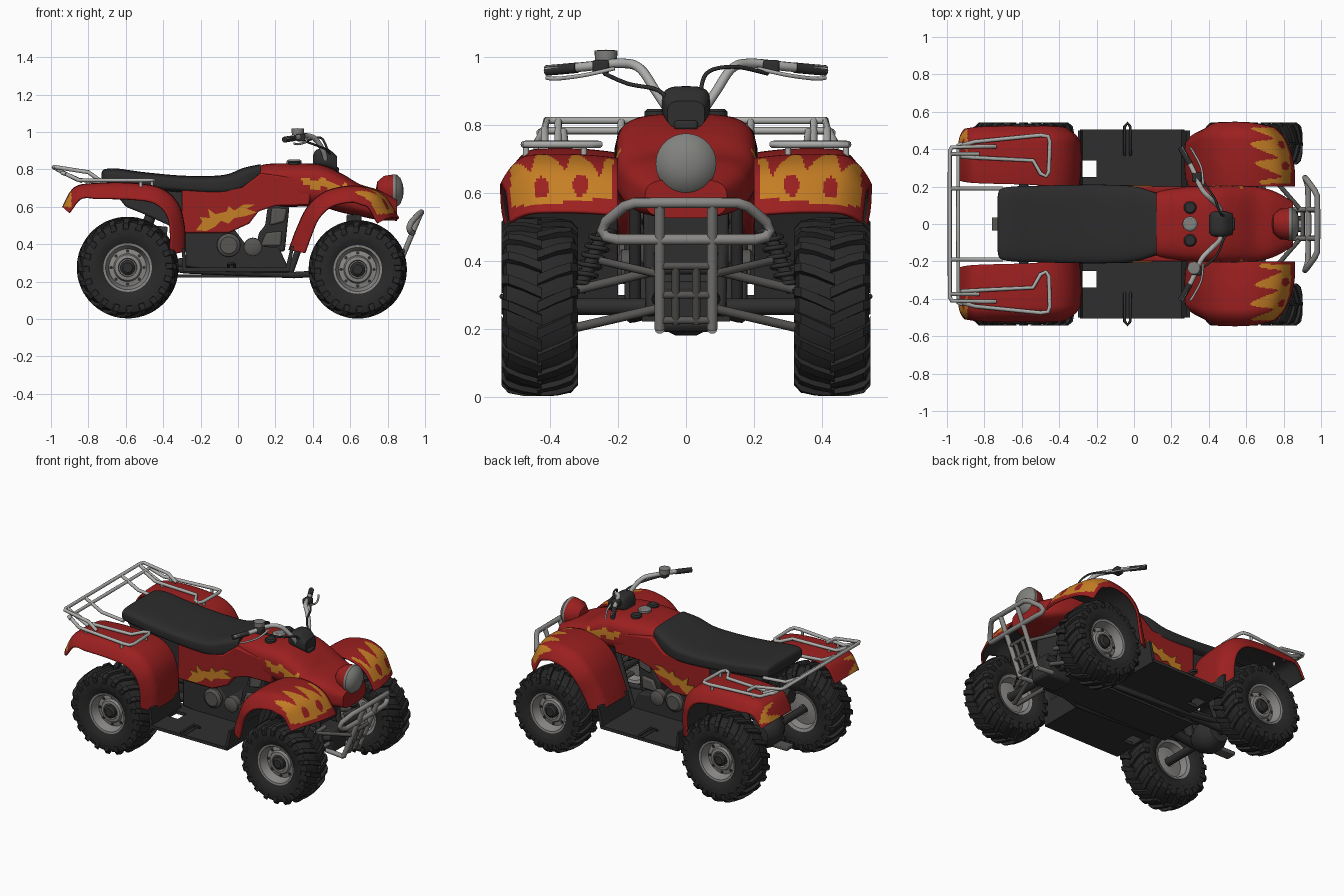
import bpy, bmesh, math
from mathutils import Vector

if "Cube" in bpy.data.objects:
    bpy.data.objects.remove(bpy.data.objects["Cube"])

def mat(name, r, g, b):
    m = bpy.data.materials.new(name)
    m.diffuse_color = (r, g, b, 1)
    m.use_nodes = True
    m.node_tree.nodes["Principled BSDF"].inputs["Base Color"].default_value = m.diffuse_color
    return m

RED = mat("red_paint", .33, .014, .014)
ORANGE = mat("orange_flame", .56, .21, .018)
RUBBER = mat("tire_rubber", .022, .022, .022)
SEAT = mat("seat_black", .025, .025, .025)
PLASTIC = mat("dark_plastic", .028, .028, .028)
CHROME = mat("chrome_tube", .42, .42, .41)
RIM = mat("rim_grey", .25, .245, .235)
METAL = mat("dull_metal", .095, .092, .086)
LENS = mat("lens_grey", .22, .22, .21)

def finish(name, src, mats, mirror=False, bevel=0, solid=0, angle=35):
    if isinstance(src, bmesh.types.BMesh):
        me = bpy.data.meshes.new(name)
        src.to_mesh(me)
        src.free()
    else:
        me = src
    ob = bpy.data.objects.new(name, me)
    bpy.context.collection.objects.link(ob)
    for m in (mats if isinstance(mats, list) else [mats]):
        me.materials.append(m)
    bpy.ops.object.select_all(action='DESELECT')
    ob.select_set(True)
    bpy.context.view_layer.objects.active = ob
    bpy.ops.object.shade_smooth_by_angle(angle=math.radians(angle))
    if bevel:
        b = ob.modifiers.new("bevel", 'BEVEL')
        b.width, b.segments = bevel, 2
    if solid:
        s = ob.modifiers.new("solid", 'SOLIDIFY')
        s.thickness, s.offset, s.material_offset = solid, -1, 2
    if mirror:
        ob.modifiers.new("mirror", 'MIRROR').use_axis = (False, True, False)

def spline(pts, n):
    """Smooth curve through points of any dimension."""
    out = []
    for i in range(len(pts) - 1):
        a, b, c, d = (Vector(pts[max(0, min(len(pts) - 1, i + k))]) for k in (-1, 0, 1, 2))
        for j in range(n):
            t = j / n
            out.append(.5 * (2 * b + (c - a) * t + (2 * a - 5 * b + 4 * c - d) * t * t + (3 * b - a - 3 * c + d) * t ** 3))
    return out + [Vector(pts[-1])]

def grid(rows, close=False, caps=False, bm=None):
    bm = bm or bmesh.new()
    vs = [[bm.verts.new(p) for p in r] for r in rows]
    n = len(rows[0])
    for a, b in zip(vs, vs[1:]):
        for i in range(n if close else n - 1):
            j = (i + 1) % n
            bm.faces.new((a[i], a[j], b[j], b[i]))
    if caps:
        bm.faces.new(vs[0])
        bm.faces.new(vs[-1])
    return bm

def clean(bm):
    bmesh.ops.remove_doubles(bm, verts=bm.verts, dist=1e-5)
    bmesh.ops.recalc_face_normals(bm, faces=bm.faces)
    return bm

def lathe(profile, centre, axis='Y', segs=40):
    def p(r, h, a):
        u, v = r * math.cos(a), r * math.sin(a)
        return Vector(centre) + Vector({'X': (h, u, v), 'Y': (u, h, v), 'Z': (u, v, h)}[axis])
    return clean(grid([[p(r, h, k * math.tau / segs) for k in range(segs)] for r, h in profile], True))

def prism(name, pts, y0, y1, m, mirror=False, bevel=0):
    bm = grid([[(x, y, z) for x, z in pts] for y in (y0, y1)], True, True)
    finish(name, clean(bm), m, mirror, bevel)

def box(name, x, y, z, m, mirror=False, bevel=0):
    prism(name, [(x[0], z[0]), (x[1], z[0]), (x[1], z[1]), (x[0], z[1])], y[0], y[1], m, mirror, bevel)

def tubes(name, paths, r, m, mirror=False, smooth=0):
    cu = bpy.data.curves.new(name, 'CURVE')
    cu.dimensions, cu.bevel_depth, cu.bevel_resolution, cu.use_fill_caps = '3D', r, 3, True
    for p in paths:
        p = spline(p, smooth) if smooth else p
        s = cu.splines.new('POLY')
        s.points.add(len(p) - 1)
        for q, v in zip(s.points, p):
            q.co = (*v, 1)
    ob = bpy.data.objects.new("temp", cu)
    bpy.context.collection.objects.link(ob)
    me = bpy.data.meshes.new_from_object(ob.evaluated_get(bpy.context.evaluated_depsgraph_get()))
    bpy.data.objects.remove(ob)
    finish(name, me, m, mirror, angle=50)

# wheels: lathed tire with chevron lugs, rim, hub
def wheel(name, x, z, R):
    c = Vector((x, .43, z))
    half = [(R * .47, .085), (R * .6, .104), (R * .78, .108), (R * .89, .098), (R * .93, .06), (R * .945, 0)]
    bm = lathe([(r, -h) for r, h in half] + [(r, h) for r, h in half[-2::-1]], c, segs=48)
    for side in (-1, 1):
        for k in range(20):
            a0 = (k + (.5 if side > 0 else 0)) * math.tau / 20
            rows = []
            for h, r, s in ((-.006, 1, 0), (.05, .995, .1), (.092, .965, .17), (.112, .88, .2), (.11, .76, .21)):
                ring = [(a0 + s - .075, r * R - .035), (a0 + s + .075, r * R - .035),
                        (a0 + s + .055, r * R), (a0 + s - .055, r * R)]
                rows.append([c + Vector((q * math.cos(a), side * h, q * math.sin(a))) for a, q in ring])
            grid(rows, True, True, bm)
    finish(name + "_tire", clean(bm), RUBBER, True)
    rim = [(.03, -.05), (.1, -.04), (.112, -.085), (.13, -.092), (.13, 0), (.13, .092), (.118, .09), (.108, .06),
           (.1, .035), (.075, .04), (.068, .055), (.05, .058), (.046, .04), (0, .04)]
    finish(name + "_rim", lathe(rim, c), RIM, True)
    finish(name + "_hub", lathe([(.04, .03), (.04, .065), (.026, .075), (0, .075)], c, segs=20), PLASTIC, True)
    tubes(name + "_rim_slots", [[c + Vector((.088 * math.cos(a), h, .088 * math.sin(a))) for h in (.03, .042)]
                                for a in (math.tau * k / 8 for k in range(8))], .009, PLASTIC, True)

wheel("rear", -.59, .275, .272)
wheel("front", .64, .265, .263)

# fenders: arched sheet with rolled outer lip, flames by rule, dark underside
def fender(name, path, centre, rake, flame):
    rows, pts = [], spline(path, 12)
    for i, (x, z, yi, yo) in enumerate(pts):
        row, lip = [], .075 - .18 * max(0, i / len(pts) - .75)
        for k in range(57):
            t = k / 56
            d = lip * max(0, (t - .72) / .28) ** 2.4 + .012 * (2 * t - 1) ** 2
            v = Vector((centre[0] - x, centre[1] - z)).normalized() * d
            row.append((x + v.x - rake * t * t * max(0, x - .6), yi + (yo - yi) * t, z + v.y))
        rows.append(row)
    bm = clean(grid(rows))
    bm.normal_update()
    if sum(f.normal.z for f in bm.faces) < 0:
        bmesh.ops.reverse_faces(bm, faces=bm.faces)
    for f in bm.faces:
        f.material_index = int(flame(*f.calc_center_median()))
    finish(name, bm, [RED, ORANGE, PLASTIC, PLASTIC], True, solid=.012)

def front_flame(x, y, z):
    hole = any(((y - a) / .022) ** 2 + ((z - b) / .032) ** 2 < 1 for a, b in ((.31, .622), (.425, .615)))
    tongue = abs(math.sin(y * 32 + .5 + x * 5)) ** 1.6
    return x > .805 - .13 * tongue - .24 * (y - .2) and z > .585 - .09 * (y - .22) and .215 < y < .515 and not hole

fender("front_fender", [(.27, .37, .2, .5), (.31, .48, .2, .515), (.37, .6, .2, .54), (.46, .68, .2, .546),
                        (.58, .712, .2, .546), (.69, .705, .2, .54), (.79, .66, .2, .53), (.868, .545, .2, .52)],
       (.62, .3), .32, front_flame)
fender("rear_fender", [(-.28, .36, .2, .5), (-.285, .5, .2, .51), (-.32, .62, .2, .52), (-.41, .70, .2, .525),
                       (-.56, .728, .21, .525), (-.75, .728, .215, .525), (-.875, .705, .22, .52), (-.94, .6, .23, .51)],
       (-.6, .3), 0, lambda x, y, z: x < -.89 and y > .41 + .05 * math.sin(z * 70) and z > .6)

# lofted body and seat from (x, half width, bottom, top) stations
def loft(name, stations, m, power, rule=None, n=12):
    sgn = lambda v: math.copysign(abs(v) ** power, v)
    rows = []
    for x, w, b, t in spline(stations, n):
        rows.append([(x, w * sgn(math.cos(a)), (b + t) / 2 + (t - b) / 2 * sgn(math.sin(a)))
                     for a in (math.tau * k / 80 for k in range(80))])
    bm = clean(grid(rows, True, True))
    for f in bm.faces:
        f.material_index = int(bool(rule and rule(*f.calc_center_median())))
    finish(name, bm, m, angle=40)

def body_flame(x, y, z):
    w = .006 + .03 * abs(math.sin(x * 30 + z * 30)) * min(1, (x - .33) / .08)
    return abs(y) > .13 and .34 < x < .58 and abs(z - .715 + .2 * (x - .46)) < w

loft("front_body", [(.08, .165, .62, .80), (.15, .185, .6, .828), (.3, .2, .6, .832), (.44, .205, .6, .825),
                    (.55, .205, .57, .78), (.65, .2, .55, .722), (.75, .175, .53, .69), (.85, .12, .525, .64)],
     [RED, ORANGE], .6, body_flame)
loft("seat", [(-.73, .14, .735, .78), (-.715, .185, .72, .80), (-.65, .2, .71, .805), (-.5, .205, .69, .785), (-.28, .21, .67, .766),
              (-.08, .208, .66, .77), (.03, .195, .68, .808), (.12, .165, .74, .828)], [SEAT], .5, n=8)

# red side panels with flame plates
prism("side_panel", [(-.3, .70), (-.3, .46), (-.05, .46), (.06, .51), (.11, .575), (.2, .605), (.38, .61), (.4, .74), (.12, .78), (.02, .70)],
      .165, .2, RED, True, .008)
prism("side_flame", [(-.225, .475), (-.19, .52), (-.205, .545), (-.15, .54), (-.16, .59), (-.12, .56), (-.06, .575), (-.05, .605), (-.02, .58),
                     (.03, .612), (.09, .612), (.045, .59), (.1, .57), (.04, .55), (-.02, .54), (-.05, .51), (-.09, .525), (-.12, .495), (-.17, .47)],
      .198, .206, ORANGE, True)

# headlight
finish("headlight_shell", lathe([(0, .735), (.05, .745), (.08, .78), (.088, .83)], (0, 0, .685), 'X'), RED)
finish("headlight_lens", lathe([(.088, .83), (.089, .845), (.07, .868), (.035, .882), (0, .886)], (0, 0, .685), 'X'), LENS)

# tank top: cap, knobs, handlebar pod
finish("fuel_cap", lathe([(.04, .8), (.04, .845), (.03, .852), (0, .852)], (.3, 0, 0), 'Z', 24), LENS)
finish("tank_knobs", lathe([(.034, .78), (.034, .838), (.026, .846), (0, .846)], (.3, .088, 0), 'Z', 24), PLASTIC, True)
loft("handlebar_pod", [(.4, .04, .82, .87), (.42, .065, .815, .905), (.48, .07, .805, .91), (.53, .055, .79, .87)], [PLASTIC], .6)
box("nose_vent", (.5, .54), (-.035, .035), (.785, .812), PLASTIC, bevel=.008)

# handlebars and controls
tubes("handlebar", [[(.47, .05, .84), (.455, .09, .90), (.41, .135, .965), (.36, .19, .98), (.31, .30, .97), (.25, .41, .96)]], .014, CHROME, True, 6)
tubes("grips", [[(.3, .32, .967), (.248, .41, .959)]], .016, PLASTIC, True)
tubes("levers", [[(.37, .21, .965), (.36, .3, .945), (.32, .38, .935), (.3, .41, .938)]], .006, CHROME, True, 5)
box("control_blocks", (.31, .36), (.225, .275), (.95, .99), PLASTIC, True, .008)
finish("brake_reservoir", lathe([(0, .985), (.032, .985), (.034, 1.018), (0, 1.02)], (.32, -.235, 0), 'Z', 20), LENS)
tubes("control_cables", [[(.36, .24, .95), (.43, .14, .97), (.46, .06, .95), (.49, .04, .87)],
                         [(.36, -.24, .95), (.44, -.17, .92), (.48, -.08, .9), (.5, -.04, .85)]], .006, PLASTIC, smooth=6)

# rear cargo rack
tubes("rack_loops", [[(-.93, .42, .78), (-.85, .44, .742), (-.5, .475, .742), (-.46, .47, .742), (-.45, .44, .742), (-.455, .28, .742),
                      (-.47, .255, .742), (-.5, .27, .742), (-.54, .34, .742), (-.85, .355, .742), (-.93, .36, .78)]], .011, CHROME, True)
tubes("rack_rails", [[(-.985, 0, .812), (-.985, .39, .812), (-.975, .41, .812), (-.8, .415, .785), (-.74, .415, .742)],
                     [(-.94, 0, .782), (-.94, .42, .782), (-.92, .43, .775)],
                     [(-.985, .19, .81), (-.86, .19, .745), (-.70, .19, .73)],
                     [(-.985, .375, .812), (-.93, .375, .78), (-.83, .375, .735)]], .011, CHROME, True)
tubes("rack_posts", [[(x, y, .69), (x, y, .742)] for x, y in ((-.52, .47), (-.8, .44), (-.8, .35), (-.46, .3))], .009, CHROME, True)

# front bumper
bx = lambda z: .985 - (.585 - z) * .42
tubes("bumper_loop", [[(.98, 0, .57), (.98, .15, .57), (.965, .18, .56), (.925, .235, .515), (.915, .247, .49), (.92, .235, .47),
                       (.93, .2, .462), (bx(.462), 0, .462)]], .016, RIM, True)
tubes("bumper_uprights", [[(bx(z), .077, z) for z in (.57, .38, .2)], [(bx(.2), .077, .2), (.7, .077, .21)]], .015, RIM, True)
tubes("bumper_guard", [[(bx(z), 0, z), (bx(z), .077, z)] for z in (.385, .30, .225)] +
      [[(bx(z), .03, z) for z in (.385, .215)], [(.74, .25, .40), (bx(.36), .077, .36)]], .012, METAL, True)

# front suspension
lo, hi = Vector((.63, .315, .31)), Vector((.62, .24, .49))
tubes("front_arms", [[(.72, .08, .26), (.65, .34, .2)], [(.56, .08, .26), (.63, .34, .2)],
                     [(.70, .09, .37), (.64, .34, .31)], [(.58, .09, .37), (.64, .34, .31)]], .014, METAL, True)
tubes("shock_body", [[lo, hi]], .02, PLASTIC, True)
tubes("shock_spring", [[lo.lerp(hi, k / 84) + Vector((math.cos(k * .524), math.sin(k * .524), 0)) * .033 for k in range(85)]], .007, PLASTIC, True)
tubes("axles", [[(.64, .05, .265), (.64, .42, .265)], [(-.59, 0, .275), (-.59, .42, .275)]], .025, PLASTIC, True)
box("radiator", (.58, .66), (-.125, .125), (.36, .56), PLASTIC, bevel=.01)
box("front_gearbox", (.55, .74), (-.08, .08), (.19, .34), PLASTIC, bevel=.02)

# rear suspension, hitch and muffler
finish("rear_gearbox", lathe([(0, -.1), (.07, -.09), (.1, -.03), (.1, .03), (.07, .09), (0, .1)], (-.59, 0, .28), segs=24), PLASTIC)
tubes("rear_swing_arms", [[(-.25, .1, .3), (-.59, .13, .28)]], .03, PLASTIC, True)
tubes("rear_shocks", [[(-.55, .13, .32), (-.45, .12, .6)]], .03, PLASTIC, True)
box("tow_hitch", (-.76, -.65), (-.035, .035), (.2, .225), METAL, bevel=.005)
tubes("muffler", [[(-.68, -.13, .48), (-.38, -.13, .45)]], .045, PLASTIC)

# under-seat body, engine and frame
prism("under_seat_box", [(-.71, .74), (-.6, .60), (-.5, .56), (-.28, .46), (-.25, .72)], -.17, .17, PLASTIC, bevel=.01)
prism("lower_body", [(-.28, .28), (-.28, .48), (-.02, .48), (.04, .40), (.22, .38), (.28, .25), (0, .24)], -.18, .18, PLASTIC, bevel=.01)
prism("engine_cylinder", [(.1, .36), (.25, .36), (.26, .46), (.275, .6), (.16, .61), (.145, .5), (.11, .46)], -.12, .12, PLASTIC, bevel=.012)
prism("engine_head_cover", [(.17, .5), (.25, .52), (.262, .59), (.18, .595)], .1, .132, METAL, True, .01)
prism("engine_side_cover", [(.12, .39), (.23, .39), (.235, .47), (.15, .46)], .1, .132, METAL, True, .01)
finish("crank_cover", lathe([(.065, .15), (.062, .195), (.045, .208), (0, .208)], (-.05, 0, .395), segs=24), METAL, True)
finish("clutch_cover", lathe([(.05, .15), (.048, .19), (.03, .2), (0, .2)], (.08, 0, .385), segs=24), METAL, True)
tubes("frame_tubes", [[(-.6, .14, .31), (-.28, .16, .26), (.3, .16, .235), (.55, .1, .25), (.74, .077, .3)],
                      [(.28, .15, .25), (.34, .15, .42), (.4, .15, .62)], [(.68, .1, .25), (.62, .11, .56)]], .018, PLASTIC, True)
box("skid_plate", (-.35, .6), (-.13, .13), (.222, .237), PLASTIC)

# footboards with drain opening, mud flaps and foot pegs
for part, x, y in (("footboard", (-.2, .27), (.17, .505)), ("footboard_outer", (-.29, -.2), (.34, .505)),
                   ("footboard_inner", (-.29, -.2), (.17, .25)), ("footboard_rear", (-.29, -.275), (.25, .34))):
    box(part, x, y, (.255, .275), PLASTIC, True)
prism("front_mud_flap", [(.25, .255), (.275, .255), (.3, .39), (.283, .39)], .2, .5, PLASTIC, True)
prism("rear_mud_flap", [(-.295, .255), (-.275, .255), (-.285, .38), (-.3, .38)], .2, .5, PLASTIC, True)
tubes("foot_pegs", [[(-.05, .37, .275), (-.05, .39, .295), (-.05, .52, .295), (-.035, .54, .295), (-.02, .52, .295), (-.02, .39, .295), (-.02, .37, .275)]],
      .008, PLASTIC, True)
